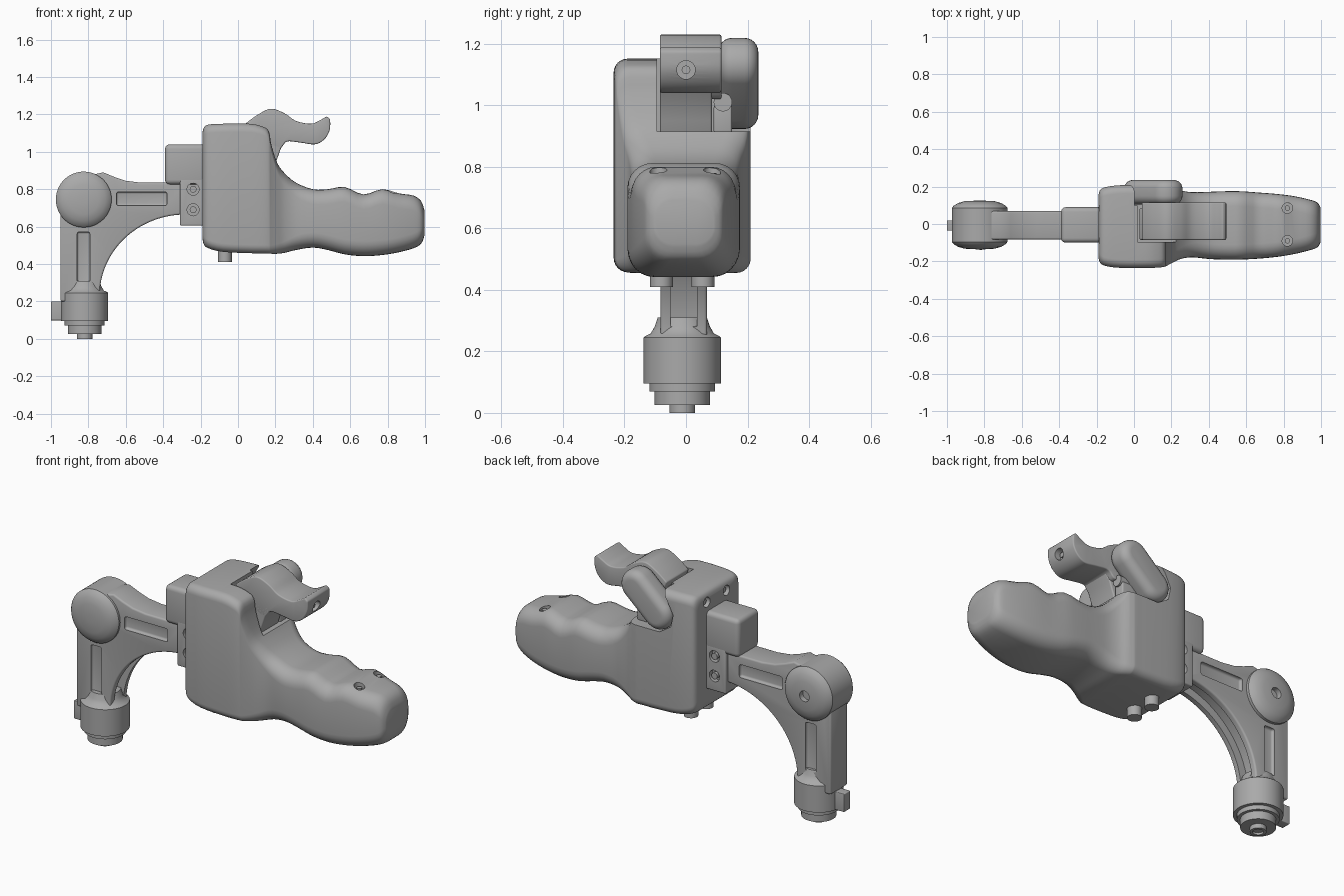
import bpy
import bmesh
from math import sin, cos, pi, radians
from mathutils import Matrix, Vector

if "Cube" in bpy.data.objects:
    bpy.data.objects.remove(bpy.data.objects["Cube"])

grey = bpy.data.materials.new("machined grey")
grey.use_nodes = True
grey.diffuse_color = (0.4, 0.4, 0.4, 1)
grey.node_tree.nodes["Principled BSDF"].inputs["Base Color"].default_value = grey.diffuse_color


def activate(obj):
    bpy.ops.object.select_all(action="DESELECT")
    obj.select_set(True)
    bpy.context.view_layer.objects.active = obj


def make(name, bm):
    bmesh.ops.recalc_face_normals(bm, faces=bm.faces)
    mesh = bpy.data.meshes.new(name)
    bm.to_mesh(mesh)
    bm.free()
    mesh.materials.append(grey)
    obj = bpy.data.objects.new(name, mesh)
    bpy.context.collection.objects.link(obj)
    return obj


def bevel(obj, width, segments=4):
    mod = obj.modifiers.new("rounding", "BEVEL")
    mod.width, mod.segments = width, segments
    mod.limit_method, mod.angle_limit = "ANGLE", radians(40)
    activate(obj)
    bpy.ops.object.modifier_apply(modifier=mod.name)


def smooth(obj, angle=35):
    activate(obj)
    bpy.ops.object.shade_smooth_by_angle(angle=radians(angle))


def cut(obj, cutter):
    mod = obj.modifiers.new("cut", "BOOLEAN")
    mod.operation, mod.solver, mod.object = "DIFFERENCE", "EXACT", cutter
    activate(obj)
    bpy.ops.object.modifier_apply(modifier=mod.name)
    bpy.data.objects.remove(cutter)


def prism(name, outline, y0, y1, rounding=0.0, segments=4):
    """Extrude an x-z outline along y."""
    bm = bmesh.new()
    face = bm.faces.new([bm.verts.new((x, y0, z)) for x, z in outline])
    new = bmesh.ops.extrude_face_region(bm, geom=[face])["geom"]
    bmesh.ops.translate(bm, vec=(0, y1 - y0, 0),
                        verts=[v for v in new if isinstance(v, bmesh.types.BMVert)])
    obj = make(name, bm)
    if rounding:
        bevel(obj, rounding, segments)
    smooth(obj)
    return obj


def box(name, x, y, z, rounding=0.0):
    outline = [(x[0], z[0]), (x[1], z[0]), (x[1], z[1]), (x[0], z[1])]
    return prism(name, outline, y[0], y[1], rounding)


def lathe(name, profile, origin, axis="Z", steps=48):
    """Spin (radius, height) points about an axis through origin."""
    turn = Vector((0, 0, 1)).rotation_difference(
        Vector({"X": (1, 0, 0), "Y": (0, 1, 0), "Z": (0, 0, 1)}[axis])).to_matrix().to_4x4()
    bm = bmesh.new()
    rings = [[bm.verts.new((r * cos(2 * pi * i / steps), r * sin(2 * pi * i / steps), h))
              for i in range(steps)] for r, h in profile]
    loft(bm, rings)
    bm.transform(Matrix.Translation(origin) @ turn)
    obj = make(name, bm)
    smooth(obj)
    return obj


def rod(name, radius, length, origin, axis="Z"):
    return lathe(name, [(radius, 0), (radius, length)], origin, axis, 32)


def loft(bm, rings):
    for a, b in zip(rings, rings[1:]):
        for i in range(len(a)):
            j = (i + 1) % len(a)
            bm.faces.new((a[i], a[j], b[j], b[i]))
    bm.faces.new(rings[0])
    bm.faces.new(rings[-1])


def curve(points, steps=4):
    """Pass a smooth curve through control points of any dimension."""
    pts = [Vector(p) for p in points]
    out = []
    for i in range(len(pts) - 1):
        p0, p1, p2, p3 = pts[max(i - 1, 0)], pts[i], pts[i + 1], pts[min(i + 2, len(pts) - 1)]
        for s in range(steps):
            t = s / steps
            out.append(0.5 * (2 * p1 + (p2 - p0) * t + (2 * p0 - 5 * p1 + 4 * p2 - p3) * t ** 2
                              + (3 * p1 - p0 - 3 * p2 + p3) * t ** 3))
    return out + [pts[-1]]


# Housing and hand grip: rounded sections (x, bottom, top, front, back)
sections = [
    (-.19, .55, 1.09, -.17, .14), (-.185, .51, 1.125, -.2, .175), (-.16, .485, 1.145, -.222, .195),
    (-.08, .465, 1.15, -.234, .207), (.06, .458, 1.15, -.235, .21), (.13, .457, 1.135, -.233, .21),
    (.165, .456, 1.11, -.228, .21), (.178, .455, 1.04, -.222, .208), (.21, .455, .94, -.205, .198),
    (.25, .46, .885, -.187, .18), (.31, .475, .835, -.178, .17), (.4, .488, .8, -.187, .172),
    (.48, .475, .8, -.19, .175), (.57, .452, .812, -.19, .175), (.67, .442, .772, -.185, .168),
    (.77, .448, .8, -.175, .16), (.86, .463, .778, -.16, .148), (.94, .485, .765, -.14, .13),
    (.98, .51, .735, -.125, .115), (.996, .55, .69, -.1, .09)]
bm = bmesh.new()
rings = []
for x, lo, hi, front, back in curve([Vector(s) for s in sections], 3):
    r = 0.045 + 0.035 * min(max((x - 0.18) / 0.15, 0), 1)
    r = min(r, 0.4 * (hi - lo))
    corners = [(back - r, hi - r), (front + r, hi - r), (front + r, lo + r), (back - r, lo + r)]
    rings.append([bm.verts.new((x, cy + r * cos(a), cz + r * sin(a)))
                  for k, (cy, cz) in enumerate(corners)
                  for a in [(k + s / 6) * pi / 2 for s in range(7)]])
loft(bm, rings)
body = make("housing_and_grip", bm)

# Lever slot, rear paddle recess and screw sockets
cut(body, box("slot_cutter", (.02, .5), (-.095, .16), (.915, 1.4)))
recess = [(.1, 1.3), (-.03, 1.1), (-.065, 1.03), (-.05, .96), (.02, .915), (.5, .915), (.5, 1.3)]
cut(body, prism("recess_cutter", recess, .1, .4))
for y in (-.09, .085):
    cut(body, rod("grip_socket_cutter", .028, .2, (.82, y, .765)))
    rod("grip_screw", .014, .02, (.82, y, .76))
    cut(body, rod("side_socket_cutter", .028, .06, (-.22, y, 1.09), "X"))
    rod("side_screw", .016, .02, (-.175, y, 1.09), "X")
smooth(body, 40)
for y in (-.08, .055):
    rod("underside_stud", .037, .1, (-.07, y, .41))

# Lever with its hub inside the slot
lever_top = [(.04, 1.15), (.1, 1.195), (.175, 1.23), (.25, 1.205), (.31, 1.165), (.39, 1.15),
             (.44, 1.17), (.475, 1.19)]
lever_bottom = [(.493, 1.175), (.49, 1.115), (.46, 1.065), (.41, 1.04), (.33, 1.05),
                (.26, 1.055), (.22, 1.02), (.16, 1.04), (.06, 1.1)]
lever = prism("lever", [tuple(p) for p in curve(lever_top) + curve(lever_bottom)],
              -.085, .115, .012, 3)
cut(lever, rod("lever_socket_cutter", .03, .06, (.455, 0, 1.115), "X"))
smooth(lever)
rod("lever_screw", .014, .02, (.452, 0, 1.115), "X")
stem = [(.03, .9), (.19, .9), (.205, .95), (.23, 1.02), (.26, 1.06), (.2, 1.12), (.06, 1.12),
        (.03, 1.08)]
prism("lever_stem", stem, -.085, .085, .008)
rod("lever_pivot", .05, .2, (.1, -.02, 1.07), "Y")
rod("link_pin", .03, .13, (.08, .12, 1.01), "X")
box("link_block", (.08, .2), (.09, .15), (.91, 1.0), .008)

# Rear paddle: a tilted, rounded capsule
ends = [(Vector((.172, 1.132)), -pi / 4), (Vector((.035, 1.01)), 3 * pi / 4)]
outline = [(c.x + .087 * cos(a + k * pi / 16), c.y + .087 * sin(a + k * pi / 16))
           for c, a in ends for k in range(17)]
prism("rear_paddle", outline, .105, .235, .045, 6)

# Mount between arm and housing
box("mount_block", (-.39, -.17), (-.1, .09), (.825, 1.04), .025)
flange = box("mount_flange", (-.31, -.18), (-.1, .09), (.605, .86), .008)
for z in (.69, .8):
    for y, inner in ((-.13, -.09), (.06, .07)):
        cut(flange, rod("bolt_cutter", .032, .05, (-.24, y, z), "Y"))
        rod("flange_bolt", .018, .02, (-.24, inner, z), "Y")
smooth(flange)


# Elbow arm with a concave inner arc
def arc(inset):
    return [(-.28 - (.46 + inset) * cos(t * pi / 48), .23 + (.435 + inset) * sin(t * pi / 48))
            for t in range(25)]


arm = prism("elbow_arm", arc(0) + [(-.28, .835), (-.52, .835), (-.6, .845), (-.66, .865),
                                   (-.72, .89), (-.9, .85), (-.95, .75), (-.95, .2), (-.74, .2)],
            -.083, .069, .01, 3)
cut(arm, prism("channel_cutter", arc(.045)[2:-2] + [(-.32, .2), (-.7, .27)], -.05, .036))
for y in (-.083, .069):
    span = (y - .018, y + .018)
    cut(arm, box("long_slot_cutter", (-.65, -.38), span, (.712, .786), .012))
    cut(arm, box("tall_slot_cutter", (-.86, -.792), span, (.3, .572), .012))
smooth(arm)

# Elbow joint with domed caps
dome = [(.02, .13), (.08, .127), (.115, .117), (.14, .102), (.149, .09)]
joint = lathe("elbow_joint", [(r, -h) for r, h in dome] + dome[::-1],
              (-.825, -.005, .745), "Y", 64)
cut(joint, rod("joint_socket_cutter", .03, .1, (-.825, .095, .745), "Y"))
smooth(joint)

# Stepped foot and its key
foot = lathe("stepped_foot", [(.02, .012), (.028, .012), (.028, 0), (.042, 0), (.042, .025),
                              (.09, .025), (.09, .07), (.107, .07), (.107, .095), (.126, .095),
                              (.126, .245), (.12, .25), (.103, .258), (.09, .28), (.08, .31)],
             (-.82, -.012, 0), "Z", 64)
box("foot_key", (-1.0, -.92), (-.035, .02), (.098, .2), .004)
